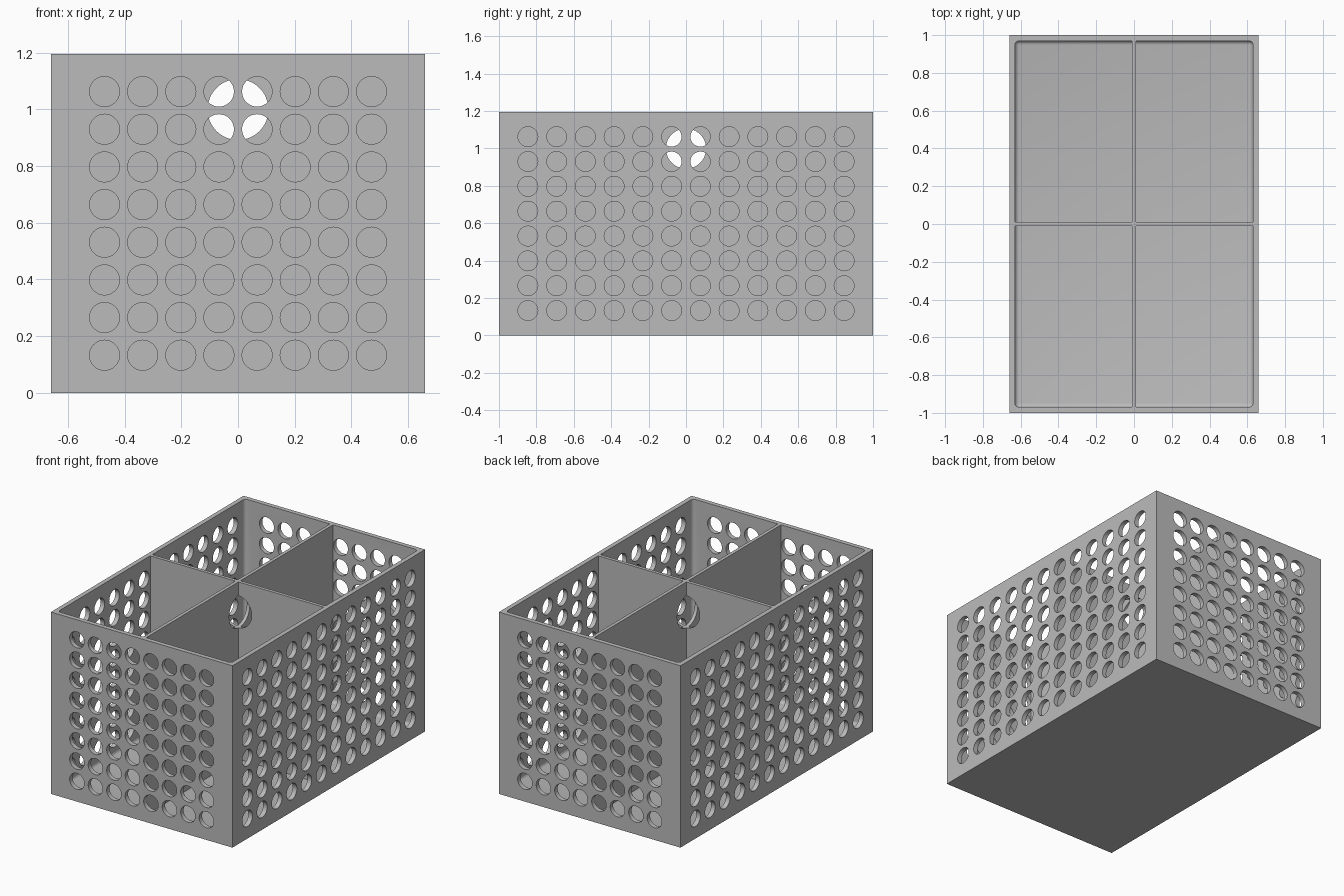
import bpy, bmesh, math
from mathutils import Matrix, Vector

if "Cube" in bpy.data.objects:
    bpy.data.objects.remove(bpy.data.objects["Cube"], do_unlink=True)

W, D, H = 0.66, 1.0, 1.195          # half width, half depth, height
WALL, RIB, FILLET = 0.03, 0.011, 0.022
HOLE_R, ROW = 0.053, 0.1328

grey = bpy.data.materials.new("plain grey")
grey.use_nodes = True
colour = (0.5, 0.5, 0.5, 1)
grey.diffuse_color = colour
grey.node_tree.nodes["Principled BSDF"].inputs["Base Color"].default_value = colour


def finish(bm, name):
    mesh = bpy.data.meshes.new(name)
    bm.to_mesh(mesh)
    bm.free()
    mesh.materials.append(grey)
    obj = bpy.data.objects.new(name, mesh)
    bpy.context.collection.objects.link(obj)
    return obj


def box(name, low, high, fillet=0):
    bm = bmesh.new()
    low, high = Vector(low), Vector(high)
    mid = Matrix.Translation((low + high) / 2)
    bmesh.ops.create_cube(bm, size=1, matrix=mid @ Matrix.Diagonal((*(high - low), 1)))
    if fillet:
        bmesh.ops.bevel(bm, geom=bm.edges[:], offset=fillet, segments=4,
                        profile=0.5, affect='EDGES')
    return finish(bm, name)


def hole_rods(name, axis, columns, pitch, length):
    """Grid of rods that pass through two opposite walls."""
    bm = bmesh.new()
    for i in range(columns):
        across = (i - (columns - 1) / 2) * pitch
        for k in range(1, 9):
            place = (0, across, k * ROW) if axis == 'Y' else (across, 0, k * ROW)
            turn = Matrix.Rotation(math.pi / 2, 4, axis if axis == 'Y' else 'X')
            bmesh.ops.create_cone(bm, cap_ends=True, segments=32, radius1=HOLE_R,
                                  radius2=HOLE_R, depth=length,
                                  matrix=Matrix.Translation(place) @ turn)
    return finish(bm, name)


def cut(obj, cutter):
    """Subtract the cutter, apply the result and drop the cutter."""
    cutter.hide_render = True
    mod = obj.modifiers.new("cut", 'BOOLEAN')
    mod.operation, mod.solver, mod.object = 'DIFFERENCE', 'EXACT', cutter
    bpy.context.view_layer.objects.active = obj
    bpy.ops.object.modifier_apply(modifier=mod.name)
    bpy.data.objects.remove(cutter, do_unlink=True)


# Perforated outer box with a filleted cavity
crate = box("crate_shell", (-W, -D, 0), (W, D, H))
cut(crate, box("cavity", (WALL - W, WALL - D, WALL), (W - WALL, D - WALL, H + 0.2), FILLET))
cut(crate, hole_rods("front_back_holes", 'X', 8, 0.1345, 2 * D + 0.2))
cut(crate, hole_rods("side_holes", 'Y', 12, 0.1537, 2 * W + 0.2))

# Crossed dividers with a round opening where they meet
long_divider = box("long_divider", (-RIB, 0.02 - D, 0.02), (RIB, D - 0.02, H - 0.0005))
cross_halves = [
    box("left_cross_divider", (RIB, -RIB, 0.02), (W - 0.02, RIB, H - 0.0005)),
    box("right_cross_divider", (0.02 - W, -RIB, 0.02), (-RIB, RIB, H - 0.0005)),
]
for divider in [long_divider] + cross_halves:
    ball = bmesh.new()
    bmesh.ops.create_uvsphere(ball, u_segments=48, v_segments=24, radius=0.108,
                              matrix=Matrix.Translation((0, 0, 0.999)))
    cut(divider, finish(ball, "opening"))

# Smooth round holes and fillets, keep box edges sharp
bpy.ops.object.select_all(action='DESELECT')
for obj in [crate, long_divider] + cross_halves:
    obj.select_set(True)
bpy.context.view_layer.objects.active = crate
bpy.ops.object.shade_smooth_by_angle(angle=math.radians(30))
